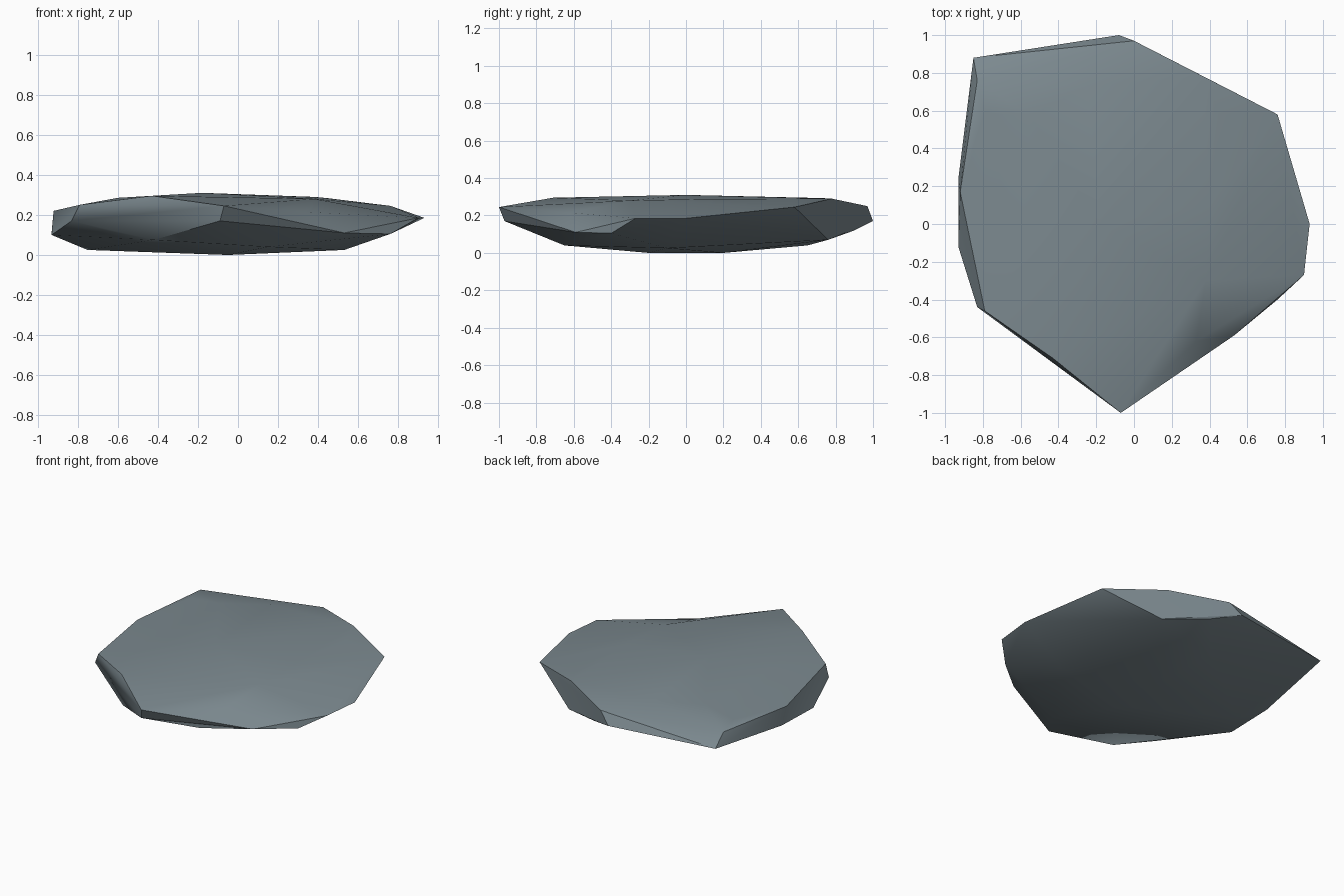
import bpy
import bmesh
import math
from mathutils import Vector

cube = bpy.data.objects.get("Cube")
if cube:
    bpy.data.objects.remove(cube, do_unlink=True)

# Corners of the chipped stone, by part
crown = [(-.18, 0, .31), (-.6, -.2, .285), (-.55, .57, .285), (-.25, .73, .293),
         (.45, .58, .283), (.38, -.3, .28), (.4, .1, .288), (-.79, .59, .25)]
front_chip = [(-.79, -.46, .25), (-.43, -.71, .295), (-.07, -1, .245),
              (-.09, -.97, .17), (-.42, -.71, .075), (-.65, -.55, .12)]
back_chip = [(.76, .58, .245), (.37, .78, .29), (0, .97, .25),
             (-.08, 1, .17), (.1, .9, .12), (.4, .76, .07)]
left_rim = [(.93, 0, .185), (.9, -.27, .185), (.76, -.4, .105), (.53, -.59, .11)]
right_rim = [(-.83, -.44, .17), (-.92, .17, .22), (-.93, -.12, .1),
             (-.93, .24, .11), (-.85, .88, .165), (-.83, .76, .235)]
underside = [(-.05, -.2, 0), (-.05, .2, 0), (-.75, .15, .025), (.53, -.1, .025),
             (-.1, .65, .04), (.15, -.65, .04)]

# Wrap the corners in one faceted shell
bm = bmesh.new()
for group in (crown, front_chip, back_chip, left_rim, right_rim, underside):
    for corner in group:
        bm.verts.new(corner)
hull = bmesh.ops.convex_hull(bm, input=bm.verts[:])
loose = {g for g in hull["geom_interior"] + hull["geom_unused"]
         if isinstance(g, bmesh.types.BMVert)}
bmesh.ops.delete(bm, geom=list(loose), context='VERTS')


def nearest(point):
    return min(bm.verts, key=lambda v: (v.co - Vector(point)).length)


# Press a shallow dent into the rim beside the front tip
tip, shoulder = nearest(front_chip[2]), nearest(left_rim[1])
rim_edge = bm.edges.get((tip, shoulder))
if rim_edge:
    cut = bmesh.ops.subdivide_edges(bm, edges=[rim_edge], cuts=1)
    for item in cut["geom_inner"]:
        if isinstance(item, bmesh.types.BMVert):
            item.co = (.33, -.62, .215)

bmesh.ops.recalc_face_normals(bm, faces=bm.faces[:])
mesh = bpy.data.meshes.new("stone")
bm.to_mesh(mesh)
bm.free()
stone = bpy.data.objects.new("stone", mesh)
bpy.context.collection.objects.link(stone)

# Blue grey rock
rock = bpy.data.materials.new("blue_grey_rock")
rock.use_nodes = True
colour = (.2, .25, .275, 1)
rock.diffuse_color = colour
rock.node_tree.nodes["Principled BSDF"].inputs["Base Color"].default_value = colour
mesh.materials.append(rock)

# Soft shading across gentle bends, crisp at the chipped edges
bpy.ops.object.select_all(action='DESELECT')
stone.select_set(True)
bpy.context.view_layer.objects.active = stone
bpy.ops.object.shade_smooth_by_angle(angle=math.radians(30))
